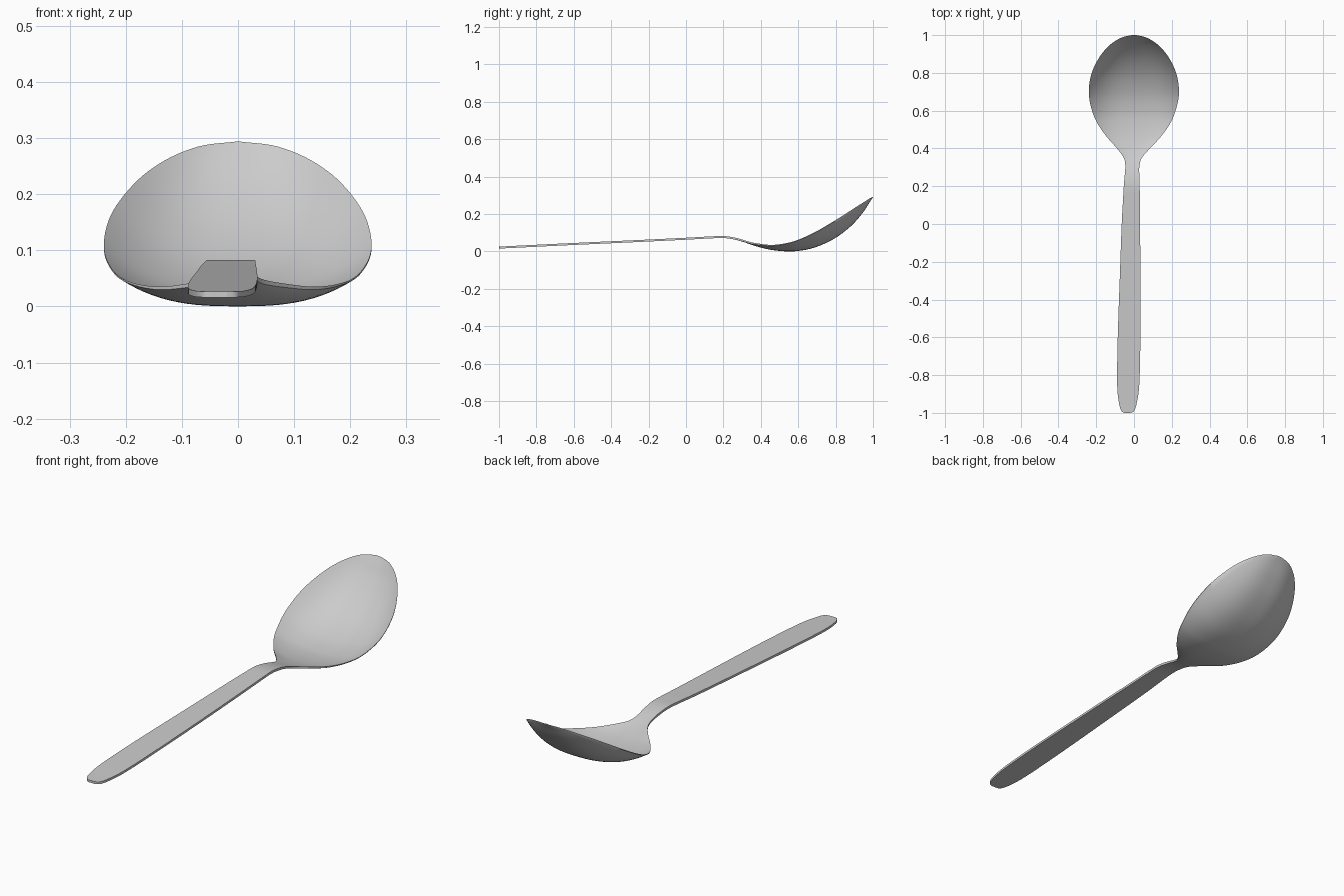
import bpy, bmesh

# Stations along the spoon: y, left x, right x, underside z at rim, underside z at centre
S = [
    (-1.000, -0.050, -0.020, .016, .016),
    (-0.990, -0.066, 0.000, .0165, .0165),
    (-0.950, -0.079, 0.014, .018, .018),
    (-0.850, -0.089, 0.028, .023, .023),
    (-0.600, -0.086, 0.034, .035, .035),
    (-0.250, -0.074, 0.034, .051, .051),
    (0.000, -0.065, 0.032, .063, .063),
    (0.130, -0.058, 0.031, .070, .070),
    (0.200, -0.054, 0.030, .072, .072),
    (0.260, -0.049, 0.028, .064, .064),
    (0.310, -0.046, 0.029, .052, .050),
    (0.350, -0.054, 0.042, .041, .036),
    (0.400, -0.090, 0.084, .034, .021),
    (0.460, -0.143, 0.140, .030, .008),
    (0.530, -0.192, 0.190, .040, .001),
    (0.600, -0.222, 0.220, .060, .003),
    (0.690, -0.239, 0.238, .101, .022),
    (0.790, -0.227, 0.226, .159, .067),
    (0.880, -0.185, 0.185, .216, .134),
    (0.945, -0.131, 0.131, .258, .207),
    (0.985, -0.070, 0.070, .284, .268),
    (1.000, -0.012, 0.012, .292, .291),
]
SUB, N = 6, 28


def spline(a, b, c, d, t):
    return [0.5 * (2*q + (r-p)*t + (2*p-5*q+4*r-s)*t*t + (3*q-p-3*r+s)*t**3)
            for p, q, r, s in zip(a, b, c, d)]


def smoothed(rows):
    pts = [rows[0]] + rows + [rows[-1]]
    out = []
    for i in range(len(rows) - 1):
        out += [spline(*pts[i:i+4], k / SUB) for k in range(SUB)]
    return out + [list(rows[-1])]


def section(y, xl, xr, zr, zc):
    """Closed cross-section: underside left to right, then upper side back."""
    bowl = min(1, max(0, (y - 0.25) / 0.3))
    under, upper = [], []
    for i in range(N + 1):
        t = 2 * i / N - 1
        x = (xl + xr) / 2 + t * (xr - xl) / 2
        z = zc + (zr - zc) * abs(t) ** 2.8
        thick = 0.0105 - bowl * (0.0015 + 0.006 * abs(t) ** 3)
        if y > 0.9:
            thick *= 1 - 0.7 * (y - 0.9) / 0.1
        under.append((x, y, z))
        upper.append((x, y, z + thick))
    return under + upper[::-1]


# Spoon body: loft the cross-sections from handle end to bowl tip
bm = bmesh.new()
rings = [[bm.verts.new(p) for p in section(*r)] for r in smoothed(S)]
for a, b in zip(rings, rings[1:]):
    for i in range(len(a)):
        j = (i + 1) % len(a)
        bm.faces.new((a[i], a[j], b[j], b[i]))
for r in (rings[0], rings[-1]):
    for i in range(N):
        bm.faces.new((r[i], r[i+1], r[-2-i], r[-1-i]))
bmesh.ops.recalc_face_normals(bm, faces=bm.faces)
mesh = bpy.data.meshes.new("spoon")
bm.to_mesh(mesh)
bm.free()
spoon = bpy.data.objects.new("spoon", mesh)
bpy.context.collection.objects.link(spoon)
bpy.context.view_layer.objects.active = spoon
spoon.select_set(True)
bpy.ops.object.shade_smooth_by_angle(angle=0.7)
